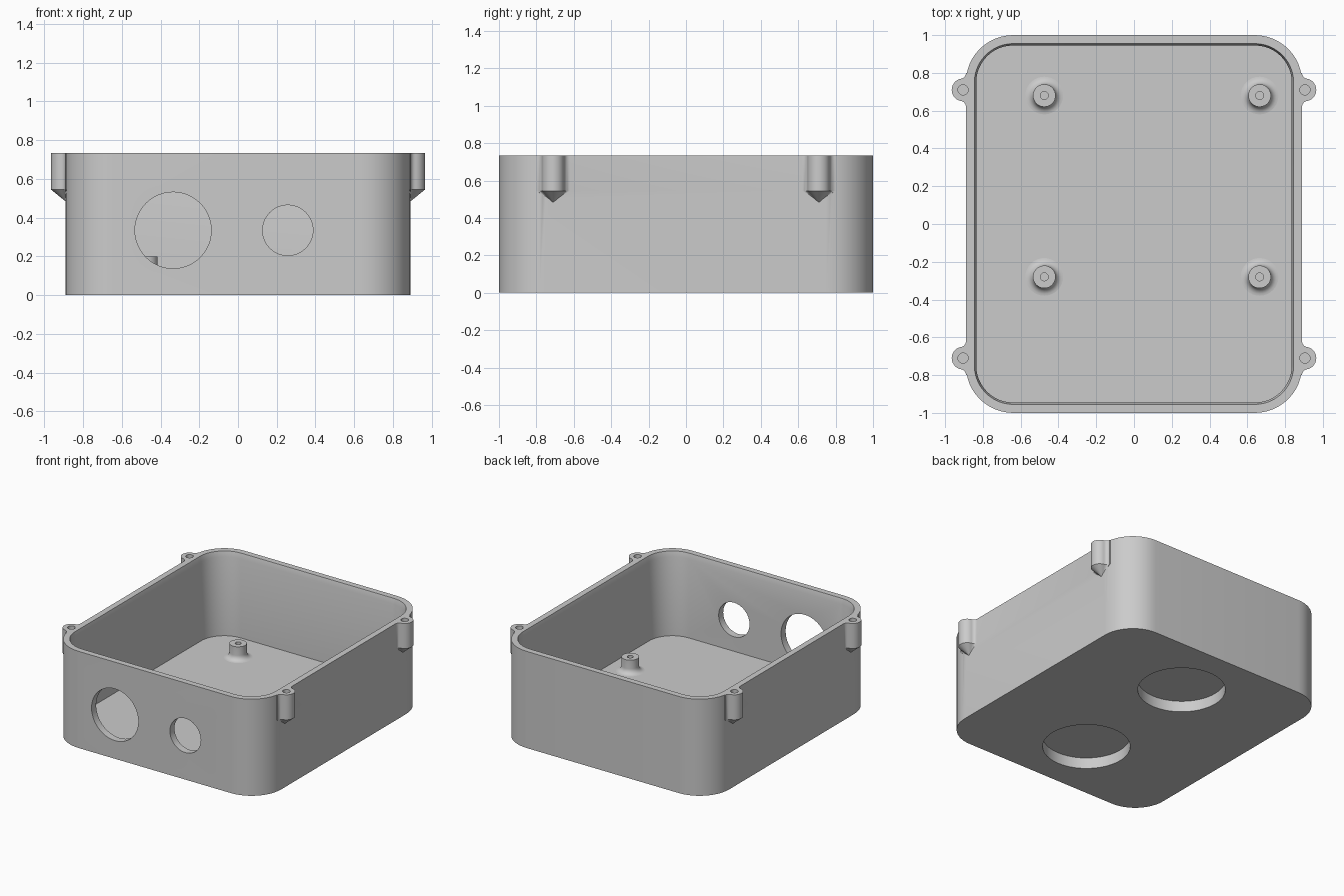
import bpy, bmesh
from math import sin, cos, pi, atan2

if "Cube" in bpy.data.objects:
    bpy.data.objects.remove(bpy.data.objects["Cube"])

HEIGHT, FLOOR, WALL = 0.735, 0.095, 0.055
HALF_X, HALF_Y, CORNER = 0.89, 1.0, 0.25

grey = bpy.data.materials.new("plain grey")
grey.use_nodes = True
grey.diffuse_color = (0.6, 0.6, 0.6, 1)
grey.node_tree.nodes["Principled BSDF"].inputs["Base Color"].default_value = (0.6, 0.6, 0.6, 1)


def loft(name, rings):
    """Skin a closed solid through rings of equal point count."""
    bm = bmesh.new()
    loops = [[bm.verts.new(p) for p in ring] for ring in rings]
    for a, b in zip(loops, loops[1:]):
        for i in range(len(a)):
            j = (i + 1) % len(a)
            bm.faces.new((a[i], a[j], b[j], b[i]))
    bm.faces.new(loops[0])
    bm.faces.new(loops[-1])
    bmesh.ops.remove_doubles(bm, verts=bm.verts, dist=0.00001)
    bmesh.ops.recalc_face_normals(bm, faces=bm.faces)
    mesh = bpy.data.meshes.new(name)
    bm.to_mesh(mesh)
    bm.free()
    mesh.materials.append(grey)
    obj = bpy.data.objects.new(name, mesh)
    bpy.context.collection.objects.link(obj)
    return obj


def rounded_rect(inset, z, steps=12):
    r = CORNER - inset
    ring = []
    for k, (sx, sy) in enumerate([(1, 1), (-1, 1), (-1, -1), (1, -1)]):
        for i in range(steps + 1):
            a = (k + i / steps) * pi / 2
            ring.append((sx * (HALF_X - CORNER) + r * cos(a),
                         sy * (HALF_Y - CORNER) + r * sin(a), z))
    return ring


def circle(x, y, z, r, n):
    return [(x + r * cos(2 * pi * i / n), y + r * sin(2 * pi * i / n), z) for i in range(n)]


def select_only(obj):
    bpy.ops.object.select_all(action='DESELECT')
    obj.select_set(True)
    bpy.context.view_layer.objects.active = obj


def combine(target, tool, operation):
    mod = target.modifiers.new("combine", 'BOOLEAN')
    mod.operation, mod.solver, mod.object = operation, 'EXACT', tool
    select_only(target)
    bpy.ops.object.modifier_apply(modifier=mod.name)
    bpy.data.objects.remove(tool)


# Open box with a chamfered inner rim
box = loft("box_shell", [
    rounded_rect(0, 0), rounded_rect(0, HEIGHT),
    rounded_rect(0.045, HEIGHT), rounded_rect(WALL, HEIGHT - 0.04),
    rounded_rect(WALL, FLOOR)])


# Screw lugs: round tab, filleted into the wall, tapering to a point below
def lug_profile():
    cx, r, f = 0.905, 0.06, 0.03
    fx = HALF_X + f
    fy = ((r + f) ** 2 - (fx - cx) ** 2) ** 0.5
    join = atan2(fy, fx - cx)
    half = [(0.86, fy), (0.88, fy + 0.002)]
    for i in range(7):
        a = pi + (join - 0) * i / 6
        half.append((fx + f * cos(a), fy + f * sin(a)))
    half += [(cx + r * cos(join * (1 - i / 10)), r * sin(join * (1 - i / 10)))
             for i in range(1, 11)]
    return half + [(x, -y) for x, y in reversed(half[:-1])]


lug_spots = [(sx, sy) for sx in (-1, 1) for sy in (-1, 1)]
for sx, sy in lug_spots:
    prof = lug_profile()
    rings = [[(sx * x, sy * 0.71 + y, z) for x, y in prof] for z in (HEIGHT, 0.545)]
    rings.append([(sx * (0.885 + 0.001 * (x - 0.885)), sy * 0.71 + 0.001 * y, 0.48)
                  for x, y in prof])
    combine(box, loft("lug", rings), 'UNION')

# Screw holes in the lugs
for sx, sy in lug_spots:
    spot = (sx * 0.905, sy * 0.71)
    combine(box, loft("screw_cutter", [circle(*spot, z, 0.027, 20) for z in (0.58, 0.8)]),
            'DIFFERENCE')

# Cable openings through the front wall
for x, r in ((-0.335, 0.197), (0.257, 0.13)):
    rings = [[(px, y, pz) for px, pz, _ in circle(x, 0.335, 0, r, 48)] for y in (-1.1, -0.88)]
    combine(box, loft("cable_cutter", rings), 'DIFFERENCE')

# Round pockets in the underside
for y in (-0.51, 0.51):
    combine(box, loft("pocket_cutter", [circle(0, y, z, 0.302, 56) for z in (-0.1, 0.083)]),
            'DIFFERENCE')

# Mounting posts with flared feet and screw holes
posts = []
for x in (-0.475, 0.665):
    for y in (-0.28, 0.68):
        flare = 0.04
        prof = [(0.06 + flare, FLOOR - 0.005)]
        prof += [(0.06 + flare * (1 - sin(i * pi / 12)), FLOOR + flare * (1 - cos(i * pi / 12)))
                 for i in range(7)]
        prof += [(0.06, 0.2), (0.021, 0.2), (0.021, 0.12)]
        posts.append(loft("mounting_post", [circle(x, y, z, r, 32) for r, z in prof]))

for obj in [box] + posts:
    select_only(obj)
    bpy.ops.object.shade_smooth_by_angle(angle=pi / 6)
